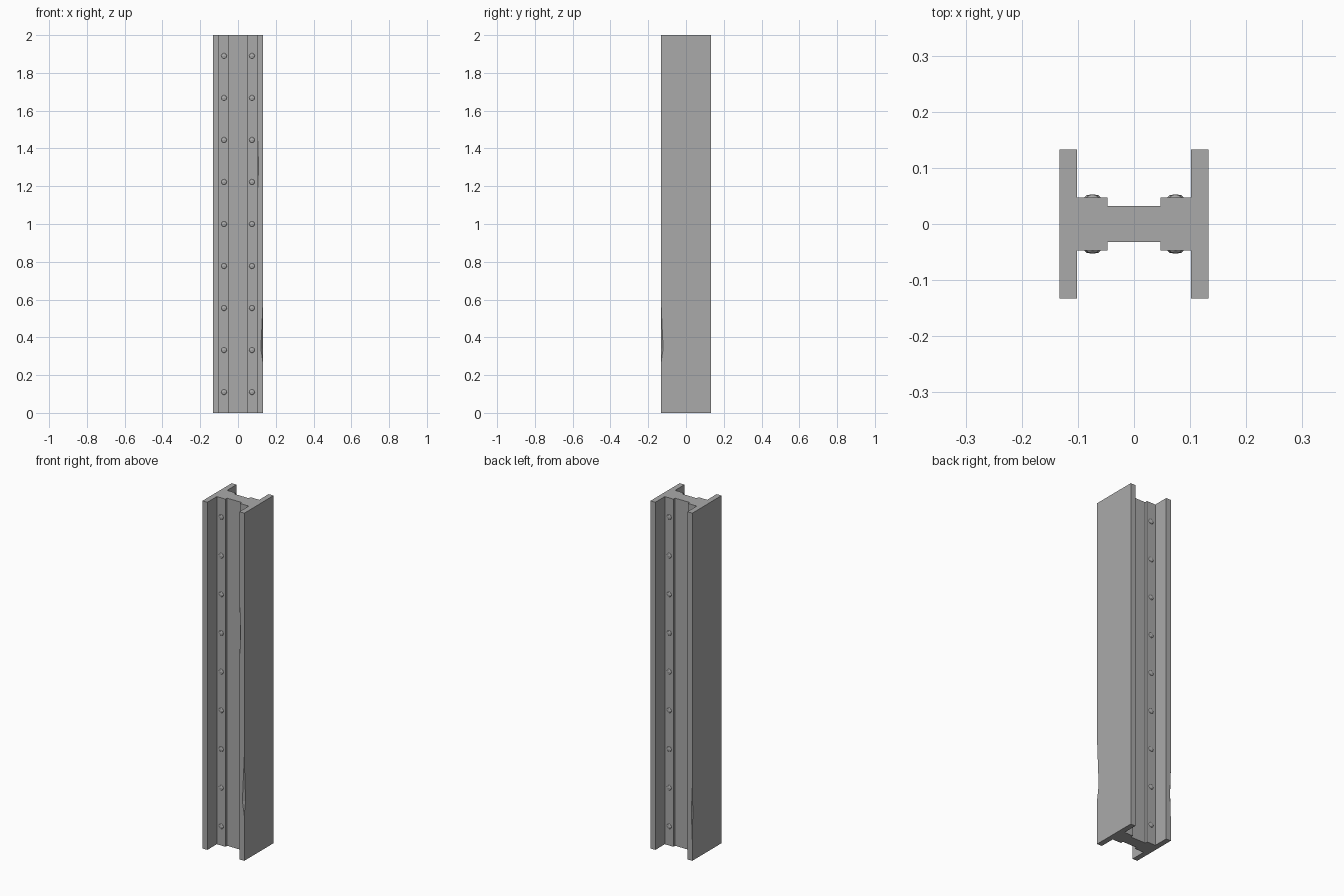
import bpy
import bmesh
from mathutils import Vector

HEIGHT = 2.0
cube = bpy.data.objects.get("Cube")
if cube:
    bpy.data.objects.remove(cube, do_unlink=True)

steel = bpy.data.materials.new("grey steel")
steel.use_nodes = True
colour = (0.4, 0.4, 0.4, 1)
steel.diffuse_color = colour
steel.node_tree.nodes["Principled BSDF"].inputs["Base Color"].default_value = colour


def make_object(name, bm):
    bmesh.ops.recalc_face_normals(bm, faces=bm.faces)
    mesh = bpy.data.meshes.new(name)
    bm.to_mesh(mesh)
    bm.free()
    mesh.materials.append(steel)
    obj = bpy.data.objects.new(name, mesh)
    bpy.context.collection.objects.link(obj)
    return obj


# H-shaped beam: one quarter of the profile mirrored around, then extruded
quarter = [(0.133, 0.133), (0.102, 0.133), (0.102, 0.047),
           (0.047, 0.047), (0.047, 0.032)]
half = quarter + [(-x, y) for x, y in reversed(quarter)]
outline = half + [(x, -y) for x, y in reversed(half)]
bm = bmesh.new()
base = bm.faces.new([bm.verts.new((x, y, 0)) for x, y in outline])
solid = bmesh.ops.extrude_face_region(bm, geom=[base])
top = [v for v in solid["geom"] if isinstance(v, bmesh.types.BMVert)]
bmesh.ops.translate(bm, verts=top, vec=(0, 0, HEIGHT))
beam = make_object("beam", bm)


# Chips knocked out of the flange edges
def chip(x, y, low, middle, high, depth):
    bm = bmesh.new()
    offsets = [(depth, 0), (0, depth), (-depth, 0), (0, -depth)]
    ring = [bm.verts.new((x + dx, y + dy, middle)) for dx, dy in offsets]
    for z in (low, high):
        tip = bm.verts.new((x, y, z))
        for i in range(4):
            bm.faces.new((ring[i], ring[(i + 1) % 4], tip))
    cutter = make_object("chip_cutter", bm)
    cutter.hide_render = True
    cut = beam.modifiers.new("chip", "BOOLEAN")
    cut.operation = "DIFFERENCE"
    cut.solver = "EXACT"
    cut.object = cutter
    bpy.context.view_layer.objects.active = beam
    bpy.ops.object.modifier_apply(modifier=cut.name)
    bpy.data.objects.remove(cutter, do_unlink=True)


chip(0.133, -0.133, 0.26, 0.34, 0.60, 0.012)
chip(0.102, -0.133, 1.13, 1.30, 1.52, 0.007)
chip(-0.133, 0.133, 0.12, 0.28, 0.42, 0.006)

# Rows of low domed rivets on both sides of the web
bm = bmesh.new()
for side in (-1, 1):
    for x in (-0.074, 0.074):
        for i in range(9):
            centre = Vector((x, side * 0.047, 0.11 + i * 0.2225))
            rivet = bmesh.ops.create_uvsphere(bm, u_segments=8, v_segments=4, radius=1)
            for v in rivet["verts"]:
                v.co = centre + Vector((v.co.x * 0.015, v.co.y * 0.006, v.co.z * 0.015))
make_object("rivets", bm)
